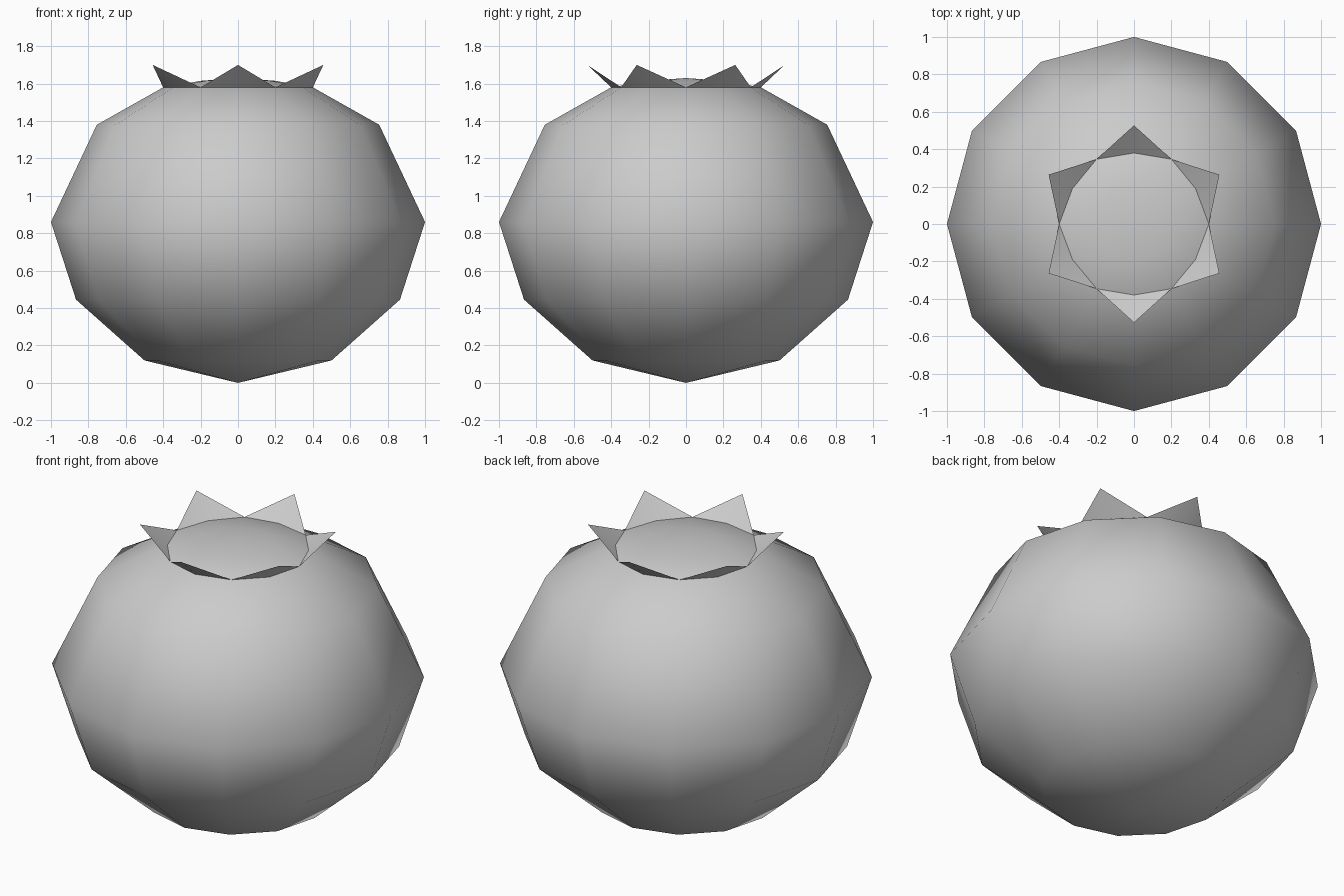
import bpy, bmesh
from math import sin, cos, pi

if "Cube" in bpy.data.objects:
    bpy.data.objects.remove(bpy.data.objects["Cube"])

SIDES = 12


def polar(r, step, z):
    a = step * 2 * pi / SIDES
    return (r * cos(a), r * sin(a), z)


def finish(name, bm, smooth_angle):
    bmesh.ops.recalc_face_normals(bm, faces=bm.faces)
    mesh = bpy.data.meshes.new(name)
    bm.to_mesh(mesh)
    bm.free()
    obj = bpy.data.objects.new(name, mesh)
    bpy.context.collection.objects.link(obj)
    bpy.ops.object.select_all(action='DESELECT')
    bpy.context.view_layer.objects.active = obj
    obj.select_set(True)
    bpy.ops.object.shade_smooth_by_angle(angle=smooth_angle)
    return obj


# Round berry, closed by a shallow dome inside the crown
bm = bmesh.new()
profile = [(0.5, 0.12), (0.866, 0.445), (1.0, 0.86), (0.755, 1.38),
           (0.4, 1.58), (0.2, 1.615)]
rings = [[bm.verts.new(polar(r, i, z)) for i in range(SIDES)] for r, z in profile]
for low, high in zip(rings, rings[1:]):
    for i in range(SIDES):
        j = (i + 1) % SIDES
        bm.faces.new((low[i], low[j], high[j], high[i]))
for ring, z in ((rings[0], 0.0), (rings[-1], 1.63)):
    pole = bm.verts.new((0, 0, z))
    for i in range(SIDES):
        bm.faces.new((ring[i], ring[(i + 1) % SIDES], pole))
finish("berry_body", bm, 1.0)

# Crown of six pointed sepals flaring outward from the rim
bm = bmesh.new()
for k in range(6):
    c = 2 * k + 1
    left = bm.verts.new(polar(0.4, c - 1, 1.58))
    right = bm.verts.new(polar(0.4, c + 1, 1.58))
    tip = bm.verts.new(polar(0.527, c, 1.70))
    outer = bm.verts.new(polar(0.4, c, 1.58))
    inner = bm.verts.new(polar(0.375, c, 1.58))
    for tri in ((left, outer, tip), (outer, right, tip), (inner, left, tip),
                (right, inner, tip), (left, inner, outer), (inner, right, outer)):
        bm.faces.new(tri)
finish("crown_sepals", bm, 0.7)
